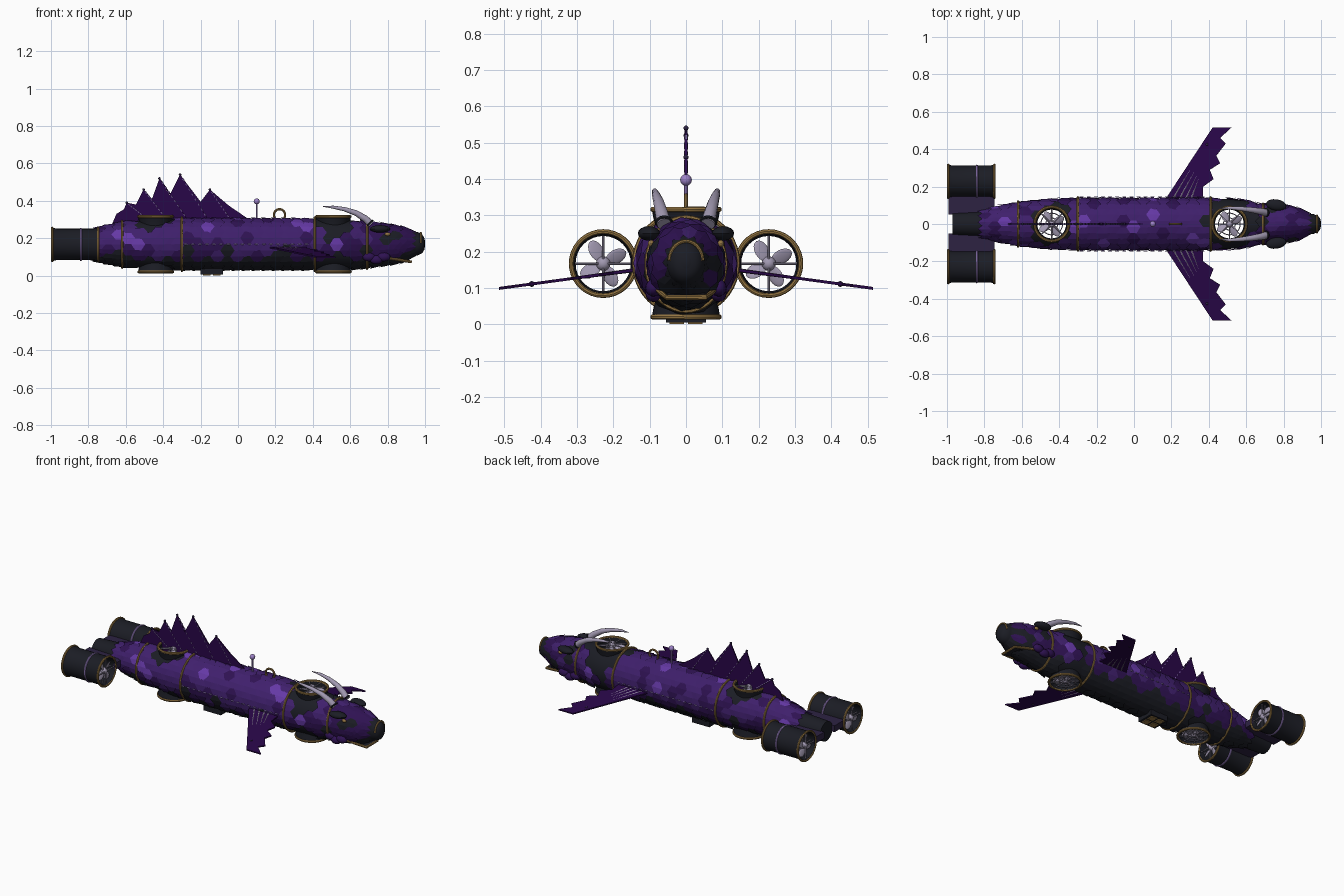
import bpy, bmesh, math, random
from mathutils import Vector, Matrix

if "Cube" in bpy.data.objects:
    bpy.data.objects.remove(bpy.data.objects["Cube"])
random.seed(11)
pi, sin, cos = math.pi, math.sin, math.cos
MATS = {}
for n, c in {"black iron": (.011, .012, .018), "violet": (.05, .014, .15), "bright violet": (.13, .04, .38),
             "deep violet": (.028, .006, .085), "plum": (.022, .002, .066), "brass": (.3, .18, .055),
             "bone": (.36, .32, .44), "lavender": (.33, .22, .56), "slate violet": (.026, .016, .055)}.items():
    MATS[n] = bpy.data.materials.new(n)
    MATS[n].diffuse_color = (*c, 1)


def finish(name, bm, mats, smooth=True, fix=True):
    if fix:
        bmesh.ops.recalc_face_normals(bm, faces=bm.faces)
    me = bpy.data.meshes.new(name)
    bm.to_mesh(me)
    bm.free()
    for m in ([mats] if isinstance(mats, str) else mats):
        me.materials.append(MATS[m])
    ob = bpy.data.objects.new(name, me)
    bpy.context.collection.objects.link(ob)
    if smooth:
        bpy.ops.object.select_all(action='DESELECT')
        ob.select_set(True)
        bpy.context.view_layer.objects.active = ob
        bpy.ops.object.shade_smooth_by_angle(angle=math.radians(35))
    return ob


def bridge(bm, rings, loop=False):
    for i in range(len(rings) if loop else len(rings) - 1):
        a, b = rings[i], rings[(i + 1) % len(rings)]
        for j in range(len(a)):
            k = (j + 1) % len(a)
            bm.faces.new((a[j], a[k], b[k], b[j]))


def lathe(name, prof, M, mat, seg=32):
    """Closed (radius, height) profile spun round local z."""
    bm = bmesh.new()
    bridge(bm, [[bm.verts.new(M @ Vector((r * cos(2 * pi * j / seg), r * sin(2 * pi * j / seg), h)))
                 for j in range(seg)] for r, h in prof], True)
    return finish(name, bm, mat)


def tube(name, pts, radii, mat, cyclic=False, seg=8):
    """Round rod swept along points."""
    bm = bmesh.new()
    pts = [Vector(p) for p in pts]
    n, rings = len(pts), []
    up = None
    for i, p in enumerate(pts):
        a = pts[i - 1] if (i or cyclic) else p
        b = pts[(i + 1) % n] if (i < n - 1 or cyclic) else p
        t = (b - a).normalized()
        if up is None:
            up = t.orthogonal()
        up = (up - t * up.dot(t)).normalized()
        s = t.cross(up)
        r = radii[i] if isinstance(radii, (list, tuple)) else radii
        rings.append([bm.verts.new(p + r * (cos(2 * pi * j / seg) * up + sin(2 * pi * j / seg) * s)) for j in range(seg)])
    bridge(bm, rings, cyclic)
    if not cyclic:
        bm.faces.new(rings[0])
        bm.faces.new(rings[-1])
    return finish(name, bm, mat)


def ball(name, c, size, mat, rot=None):
    bm = bmesh.new()
    M = Matrix.Translation(c) @ (rot or Matrix()) @ Matrix.Diagonal((*size, 1))
    bmesh.ops.create_uvsphere(bm, u_segments=16, v_segments=8, radius=1, matrix=M)
    return finish(name, bm, mat)


def box(name, c, size, mat, rot=None):
    bm = bmesh.new()
    bmesh.ops.create_cube(bm, size=1, matrix=Matrix.Translation(c) @ (rot or Matrix()) @ Matrix.Diagonal((*size, 1)))
    return finish(name, bm, mat, False)


def plate(name, pts, thick, mat):
    """Flat outline thickened to both sides."""
    bm = bmesh.new()
    f = bm.faces.new([bm.verts.new(p) for p in pts])
    f.normal_update()
    nrm = f.normal.copy()
    ext = bmesh.ops.extrude_face_region(bm, geom=[f])['geom']
    bmesh.ops.translate(bm, vec=nrm * thick, verts=[v for v in ext if isinstance(v, bmesh.types.BMVert)])
    bmesh.ops.translate(bm, vec=-nrm * thick / 2, verts=bm.verts)
    return finish(name, bm, mat, False)


# hull stations: x, half width, half height, centre height
ST = [(-.97, .06, .06, .165), (-.82, .067, .067, .165), (-.74, .09, .092, .166), (-.6, .115, .12, .167),
      (-.45, .129, .13, .167), (-.3, .134, .134, .168), (.5, .134, .134, .168), (.6, .124, .13, .166),
      (.68, .1, .122, .165), (.74, .1, .114, .166), (.82, .096, .104, .166), (.88, .083, .092, .166),
      (.93, .06, .072, .17), (.97, .047, .058, .171), (.99, .03, .038, .171), (1.0, .012, .015, .171)]


def surf(x, a, off=0.0):
    x = max(ST[0][0], min(ST[-1][0], x))
    for p, q in zip(ST, ST[1:]):
        if x <= q[0]:
            t = (x - p[0]) / (q[0] - p[0])
            _, w, h, c = [u + (v - u) * t for u, v in zip(p, q)]
            break
    return Vector((x, (w + off) * cos(a), c + (h + off) * sin(a)))


# hull with two vertical shafts cut through
bm = bmesh.new()
rings = [[bm.verts.new(surf(s[0], 2 * pi * j / 40)) for j in range(40)] for s in ST]
bridge(bm, rings)
bm.faces.new(rings[0])
bm.faces.new(rings[-1])
hull = finish("hull", bm, "black iron")
SHAFTS = (-.44, .51)
for x in SHAFTS:
    bm = bmesh.new()
    bmesh.ops.create_cone(bm, cap_ends=True, segments=32, radius1=.08, radius2=.08, depth=.6,
                          matrix=Matrix.Translation((x, 0, .17)))
    cut = finish("shaft_cutter", bm, "black iron", False)
    cut.hide_render = True
    mod = hull.modifiers.new("shaft", 'BOOLEAN')
    mod.operation, mod.object, mod.solver = 'DIFFERENCE', cut, 'EXACT'
    bpy.context.view_layer.objects.active = hull
    bpy.ops.object.modifier_apply(modifier=mod.name)
    bpy.data.objects.remove(cut)

# overlapping six-sided scales: purple on the back, black on the belly
bm = bmesh.new()
N, STEP, RAD = 13, .053, .046
for i in range(33):
    x = -.79 + i * STEP
    for j in range(N):
        a = 2 * pi * (j + .5 * (i % 2)) / N
        p = surf(x, a)
        up = sin(a)
        if any(math.hypot(p.x - s, p.y) < lim for s, lim in zip(SHAFTS, (.112, .125 if up < 0 else .14))):
            continue
        r = random.random()
        if up < -.55:
            m = 0
        elif up < -.1:
            m = 3 if r < .7 else (0 if r < .85 else 1)
        else:
            m = 1 if r < .74 else (2 if r < .87 else 3)
        if x > .66 and m and r > .4:
            m = 3 if r < .8 else 0
        rim = [bm.verts.new(surf(x + RAD * cos(k * pi / 3), a + .29 * sin(k * pi / 3),
                                 .006 - .005 * cos(k * pi / 3))) for k in range(6)]
        mid = bm.verts.new(surf(x, a, .007))
        for k in range(6):
            bm.faces.new((mid, rim[(k + 1) % 6], rim[k])).material_index = m
finish("scales", bm, ["black iron", "violet", "bright violet", "deep violet"], False, False)

# brass hull bands and side rivets
for x in (-.62, -.3, .41, .69):
    tube("hull_band", [surf(x, 2 * pi * j / 40, .008) for j in range(40)], .0068, "brass", True)
for s in (0, pi):
    for i in range(18):
        ball("side_rivet", surf(-.28 + i * .038, s, .011), (.011, .003, .0035), "lavender")


def fan(name, M, R, bars=2):
    """Hub, four oval blades and thin stator bars about local z."""
    ball(name + "_hub", M.translation, (.02,) * 3, "bone")
    for k in range(4):
        B = M @ Matrix.Rotation(pi * k / 2 + .5, 4, 'Z') @ Matrix.Translation((R * .52, 0, 0)) @ Matrix.Rotation(.4, 4, 'X')
        ball(name + "_blade", B.translation, (R * .4, .021, .004), "bone", B.to_3x3().to_4x4())
    for k in range(bars):
        d = Vector((cos(k * pi / bars), sin(k * pi / bars), 0)) * R
        for e in (Vector((0, 0, .012)), Vector((0, 0, -.012))):
            tube(name + "_stator", [M @ (e + d), M @ (e - d)], .0033, "bone")


def hoop(name, M, R, r, mat):
    tube(name, [M @ Vector((R * cos(2 * pi * j / 36), R * sin(2 * pi * j / 36), 0)) for j in range(36)], r, mat, True)


# vertical shaft thrusters
for x in SHAFTS:
    M = Matrix.Translation((x, 0, .168))
    lathe("shaft_duct", [(.094, .148), (.09, .125), (.083, .1), (.083, -.1), (.09, -.125), (.094, -.15),
                         (.084, -.15), (.077, -.1), (.077, .1), (.084, .148)], M, "black iron")
    for z in (-.148, .148):
        hoop("shaft_rim", M @ Matrix.Translation((0, 0, z)), .091, .0075, "brass")
    for z in (-.132, .132):
        fan("shaft_fan", M @ Matrix.Translation((0, 0, z)), .081, 4)
    for r in (.032, .058):
        hoop("shaft_guard", M @ Matrix.Translation((0, 0, -.146)), r, .0028, "bone")

# rear pods on pylons
for s in (-1, 1):
    M = Matrix.Translation((-.87, s * .228, .167)) @ Matrix.Rotation(pi / 2, 4, 'Y')
    lathe("pod_shell", [(.09, -.125), (.084, -.1), (.084, .1), (.09, .125), (.081, .125), (.076, .1), (.076, -.1), (.081, -.125)],
          M, "black iron")
    for z in (-.123, .123):
        hoop("pod_rim", M @ Matrix.Translation((0, 0, z)), .088, .0068, "brass")
    hoop("pod_ring", M @ Matrix.Translation((0, 0, .03)), .083, .006, "lavender")
    for z in (-.105, .105):
        fan("pod_fan", M @ Matrix.Translation((0, 0, z)), .077)
    box("pod_pylon", (-.868, s * .1, .166), (.245, .1, .04), "slate violet")

# back sail with ribs
SAIL = [(.07, .29), (.06, .3), (-.05, .375), (-.15, .46), (-.2, .395), (-.31, .54), (-.365, .43), (-.42, .52), (-.46, .41),
        (-.505, .46), (-.545, .38), (-.595, .39), (-.61, .355), (-.65, .33), (-.68, .26), (-.3, .26)]
plate("back_sail", [(x, 0, z) for x, z in SAIL], .007, "plum")
for bx, tx, tz in ((-.04, -.15, .46), (-.16, -.31, .54), (-.27, -.42, .52), (-.38, -.505, .46), (-.48, -.595, .39)):
    a, b = Vector((bx, 0, .3)), Vector((tx, 0, tz))
    tube("sail_rib", [a, b], [.0045, .0025], "plum")
    for k in range(1, 9):
        p, d = a.lerp(b, k / 9), (b - a).normalized() * .006
        tube("rib_dash", [p - d, p + d], .005, "lavender", seg=6)
    ball("rib_tip", b, (.007,) * 3, "slate violet")

# swept side fins
FIN = [(.16, .12), (.42, .515), (.52, .515), (.46, .46), (.49, .43), (.44, .365), (.46, .325), (.405, .29), (.425, .24),
       (.37, .2), (.37, .12)]
for s in (-1, 1):
    fz = lambda y: .152 - (y - .12) * .135
    plate("side_fin", [(x, s * y, fz(y)) for x, y in FIN], .008, "plum")
    for x0, x1, y1 in ((.2, .3, .29), (.235, .32, .275), (.27, .335, .26), (.3, .345, .24)):
        tube("fin_rib", [(x0, s * .12, fz(.12)), (x1, s * y1, fz(y1))], [.006, .0042], "bone")
    ball("fin_stud", (.39, s * .425, fz(.425)), (.008,) * 3, "slate violet")

# mast and lifting ring
tube("mast", [(.1, 0, .29), (.1, 0, .39)], .005, "lavender")
ball("mast_ball", (.1, 0, .397), (.016,) * 3, "lavender")
hoop("lifting_ring", Matrix.Translation((.222, 0, .325)) @ Matrix.Rotation(pi / 2, 4, 'X'), .03, .006, "brass")

# head: horns, brows, eyes, cheeks
for s in (-1, 1):
    tube("horn", [(.71, s * .06, .275), (.68, s * .067, .305), (.63, s * .075, .335), (.57, s * .082, .355),
                  (.51, s * .086, .366), (.455, s * .082, .37)], [.02, .018, .015, .0115, .008, .002], "bone", seg=12)
    hoop("horn_collar", Matrix.Translation((.705, s * .06, .28)) @ Matrix.Rotation(-.8, 4, 'Y'), .02, .005, "black iron")
    ball("brow", (.76, s * .102, .25), (.055, .03, .02), "black iron", Matrix.Rotation(s * -.15, 4, 'Z'))
    ball("eye", (.8, s * .096, .222), (.015, .009, .01), "brass")
    for x, z in ((.7, .1), (.74, .085), (.78, .1)):
        ball("cheek_scale", (x, s * .09, z), (.035, .022, .024), "deep violet")

# snout with brass arch and jaw lip
bm = bmesh.new()
rings = [[bm.verts.new((x, r * .85 * cos(k * pi / 12), .17 + r * sin(k * pi / 12))) for k in range(24)]
         for x, r in ((.87, .074), (.92, .068), (.96, .062), (.985, .05), (.996, .032), (1.0, .01))]
bridge(bm, rings)
bm.faces.new(rings[0])
bm.faces.new(rings[-1])
finish("snout", bm, "black iron")
tube("snout_arch", [(.978, .046 * cos(k * pi / 14), .175 + .054 * sin(k * pi / 14)) for k in range(15)], .005, "brass")
tube("jaw_lip", [(.8, -.077, .094), (.86, -.066, .084), (.925, -.054, .074), (.925, .054, .074), (.86, .066, .084),
                 (.8, .077, .094)], .0075, "brass")
box("jaw_plate", (.87, 0, .083), (.11, .105, .012), "black iron", Matrix.Rotation(.18, 4, 'Y'))

# belly hatch
box("belly_hatch", (-.14, 0, .022), (.12, .11, .034), "black iron")
for k in range(4):
    box("hatch_pad", (-.14 + (k % 2 - .5) * .052, (k // 2 - .5) * .052, .004), (.04, .04, .008), "brass")

for m in bpy.data.materials:
    if m.users and not m.is_grease_pencil:
        m.use_nodes = True
        m.node_tree.nodes["Principled BSDF"].inputs["Base Color"].default_value = m.diffuse_color
